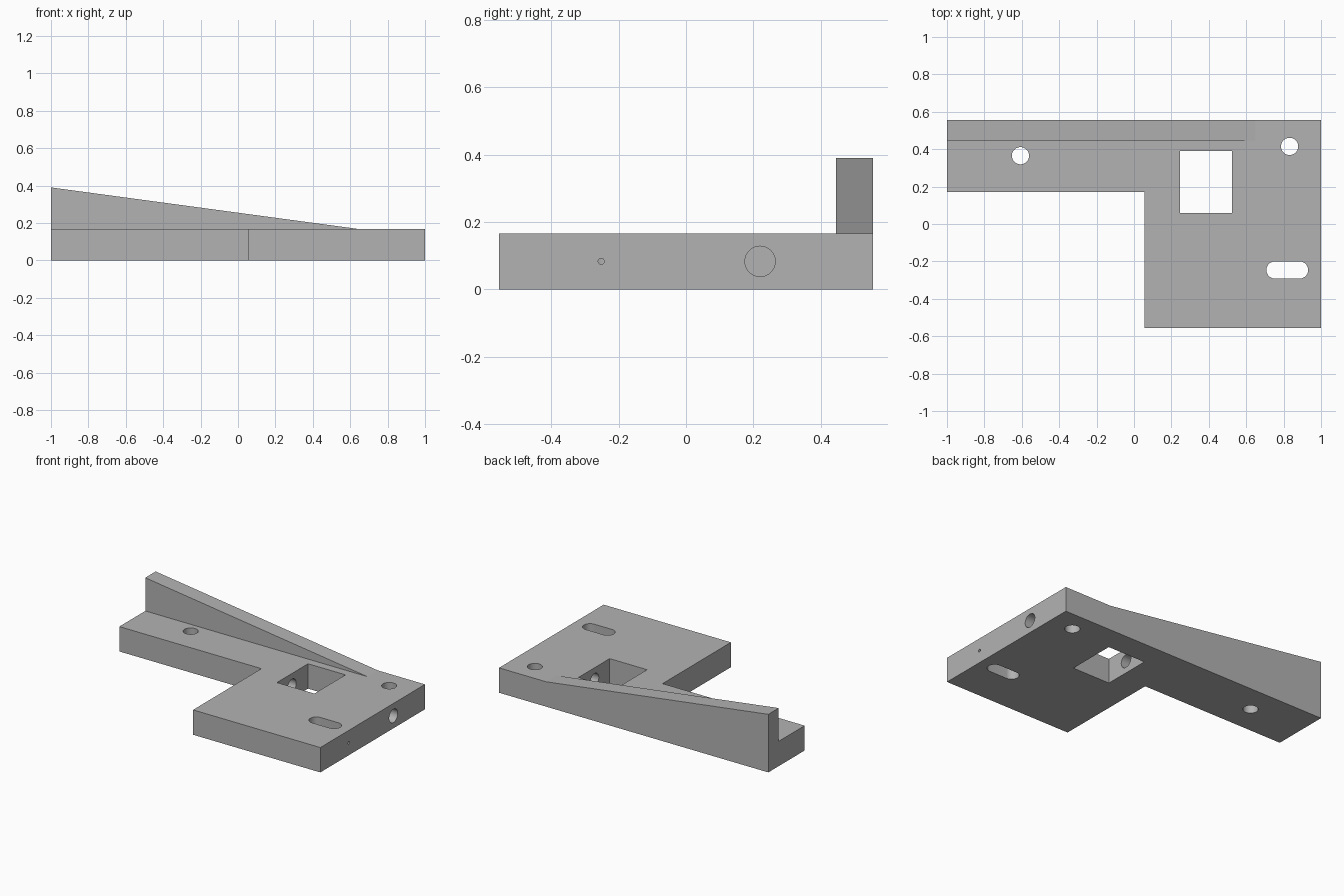
import bpy, bmesh, math

if "Cube" in bpy.data.objects:
    bpy.data.objects.remove(bpy.data.objects["Cube"])

T = 0.167          # plate thickness
MID = T / 2
R = 0.046          # hole radius


def prism(name, pts, axis, lo, hi):
    """Extrude a 2D outline along 'z' (points are x, y) or 'y' (points are x, z)."""
    place = (lambda p, d: (p[0], p[1], d)) if axis == 'z' else (lambda p, d: (p[0], d, p[1]))
    bm = bmesh.new()
    face = bm.faces.new([bm.verts.new(place(p, lo)) for p in pts])
    ext = bmesh.ops.extrude_face_region(bm, geom=[face])
    for v in ext['geom']:
        if isinstance(v, bmesh.types.BMVert):
            v.co = place((v.co.x, v.co.y if axis == 'z' else v.co.z), hi)
    bmesh.ops.recalc_face_normals(bm, faces=bm.faces)
    mesh = bpy.data.meshes.new(name)
    bm.to_mesh(mesh)
    bm.free()
    ob = bpy.data.objects.new(name, mesh)
    bpy.context.collection.objects.link(ob)
    return ob


def slot(name, x0, x1, y, r, n=24):
    """Vertical round-ended cutter; x0 == x1 gives a plain round hole."""
    pts = []
    for cx, start in ((x1, -math.pi / 2), (x0, math.pi / 2)):
        for i in range(n + (x0 != x1)):
            a = start + math.pi * i / n
            pts.append((cx + r * math.cos(a), y + r * math.sin(a)))
    return prism(name, pts, 'z', -0.1, T + 0.1)


def side_bore(name, x0, y, r):
    """Horizontal cutter entering from the right side and ending at x0."""
    x1 = 1.1
    bpy.ops.mesh.primitive_cylinder_add(vertices=48, radius=r, depth=x1 - x0,
                                        location=((x0 + x1) / 2, y, MID),
                                        rotation=(0, math.pi / 2, 0))
    bpy.context.object.name = name
    return bpy.context.object


def boolean(target, tool, op):
    bpy.context.view_layer.objects.active = target
    mod = target.modifiers.new(tool.name, 'BOOLEAN')
    mod.operation, mod.solver, mod.object = op, 'EXACT', tool
    bpy.ops.object.modifier_apply(modifier=mod.name)
    bpy.data.objects.remove(tool)


# L-shaped base plate
bracket = prism("bracket_plate", [(-1, 0.17), (0.055, 0.17), (0.055, -0.555),
                                  (1, -0.555), (1, 0.555), (-1, 0.555)], 'z', 0, T)

# Tapered rib along the back edge
rib = prism("tapered_rib", [(-1, 0.05), (0.65, 0.05), (0.65, T), (-1, 0.39)], 'y', 0.445, 0.555)
boolean(bracket, rib, 'UNION')

# Window, round holes, slot and side bores
cutters = [
    prism("window_cutter", [(0.247, 0.06), (0.525, 0.06), (0.525, 0.39), (0.247, 0.39)],
          'z', -0.1, T + 0.1),
    slot("arm_hole_cutter", -0.607, -0.607, 0.365, R),
    slot("corner_hole_cutter", 0.832, 0.832, 0.415, R),
    slot("slot_cutter", 0.754, 0.885, -0.246, R),
    side_bore("large_bore_cutter", 0.06, 0.22, 0.045),
    side_bore("small_bore_cutter", 0.85, -0.252, 0.009),
]
for c in cutters:
    boolean(bracket, c, 'DIFFERENCE')

# Single grey colour
grey = bpy.data.materials.new("plain grey")
grey.diffuse_color = (0.45, 0.45, 0.45, 1)
grey.use_nodes = True
grey.node_tree.nodes["Principled BSDF"].inputs["Base Color"].default_value = grey.diffuse_color
bracket.data.materials.clear()
bracket.data.materials.append(grey)

bpy.ops.object.select_all(action='DESELECT')
bracket.select_set(True)
bpy.context.view_layer.objects.active = bracket
bpy.ops.object.shade_smooth_by_angle(angle=math.radians(5 + 20))
# The shallow rib slope meets the plate at under 25 degrees: keep that edge sharp
for e in bracket.data.edges:
    a, b = (bracket.data.vertices[i].co for i in e.vertices)
    if abs(a.x - 0.65) < 0.002 and abs(b.x - 0.65) < 0.002:
        e.use_edge_sharp = True
